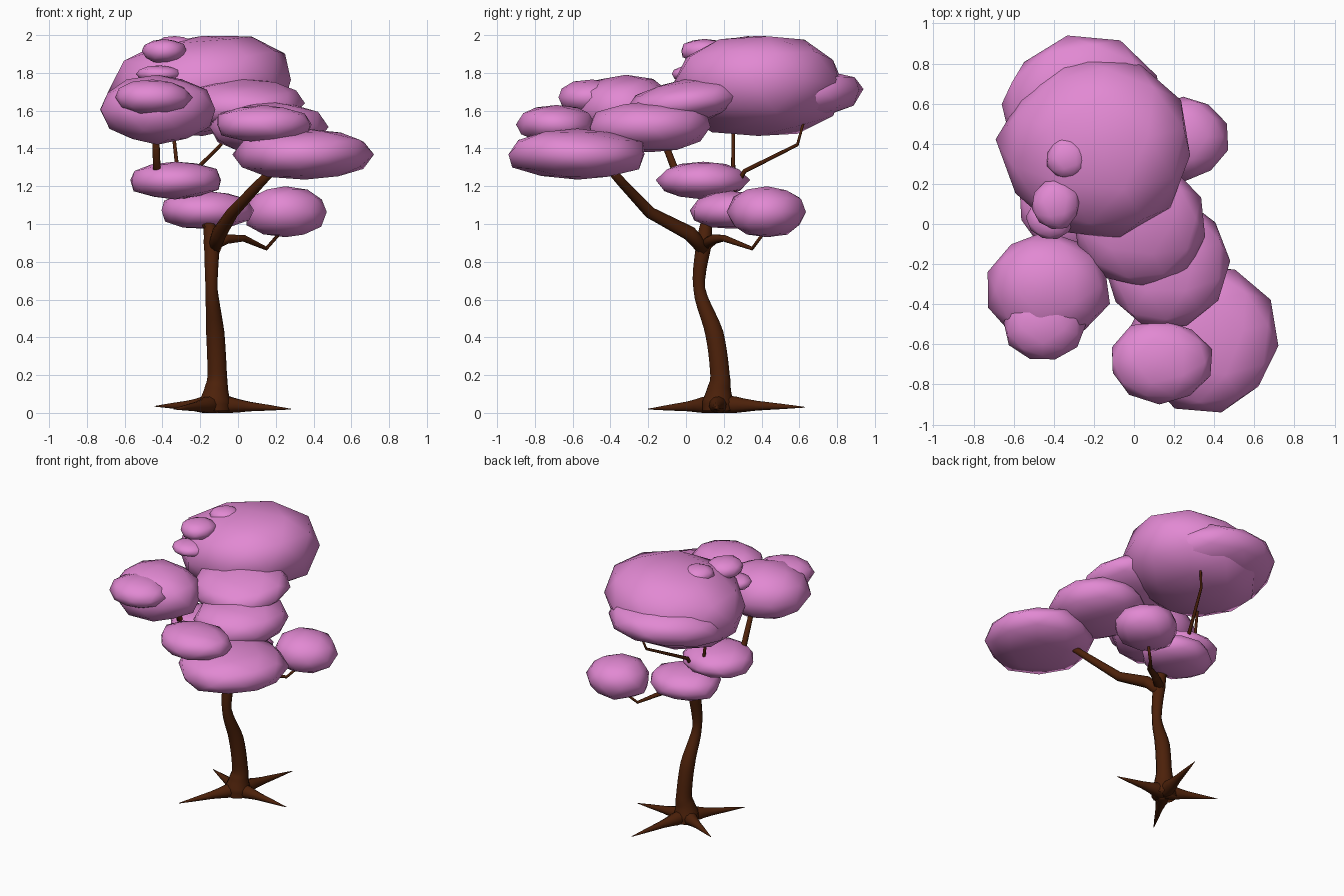
import bpy
import bmesh
import math
import random
from mathutils import Matrix, Vector

random.seed(4)

default_cube = bpy.data.objects.get("Cube")
if default_cube:
    bpy.data.objects.remove(default_cube, do_unlink=True)


def make_material(name, color):
    material = bpy.data.materials.new(name)
    material.use_nodes = True
    material.diffuse_color = color
    material.node_tree.nodes["Principled BSDF"].inputs["Base Color"].default_value = color
    return material


blossom_pink = make_material("blossom pink", (0.76, 0.25, 0.65, 1))
bark_brown = make_material("bark brown", (0.073, 0.015, 0.003, 1))


def add_object(name, mesh, material):
    obj = bpy.data.objects.new(name, mesh)
    bpy.context.collection.objects.link(obj)
    mesh.materials.append(material)
    for polygon in mesh.polygons:
        polygon.use_smooth = True
    return obj


def foliage(name, center, half_size, lean=(0, 0)):
    """Faceted, irregular clump fitted to a box; lean is the rise along x and y."""
    bm = bmesh.new()
    bmesh.ops.create_icosphere(bm, subdivisions=2, radius=1)
    spin = Matrix.Rotation(random.uniform(0, math.tau), 4, "Z")
    for vert in bm.verts:
        vert.co = spin @ vert.co * random.uniform(0.95, 1.04)
        # Blunter top and bottom
        vert.co.z = math.copysign(abs(vert.co.z) ** 0.85, vert.co.z)
    for axis in range(3):
        values = [vert.co[axis] for vert in bm.verts]
        low, high = min(values), max(values)
        for vert in bm.verts:
            unit = (vert.co[axis] - low) / (high - low) * 2 - 1
            vert.co[axis] = center[axis] + unit * half_size[axis]
    for vert in bm.verts:
        vert.co.z += (vert.co.x - center[0]) * lean[0] + (vert.co.y - center[1]) * lean[1]
    mesh = bpy.data.meshes.new(name)
    bm.to_mesh(mesh)
    bm.free()
    return add_object(name, mesh, blossom_pink)


def limb(name, path, radii, sides=10, steps=1):
    """Tapered tube following a smooth curve through the path points."""
    points = [Vector(p) for p in path]
    last = len(points) - 1
    samples = []
    for i in range(last):
        before, start = points[max(i - 1, 0)], points[i]
        end, after = points[i + 1], points[min(i + 2, last)]
        tangent_a, tangent_b = (end - before) / 2, (after - start) / 2
        for step in range(steps + (i == last - 1)):
            t = step / steps
            blend = t * t * (3 - 2 * t)
            ease_in, ease_out = t * (1 - t) ** 2, t * t * (t - 1)
            spot = start.lerp(end, blend) + tangent_a * ease_in + tangent_b * ease_out
            samples.append((spot, radii[i] + (radii[i + 1] - radii[i]) * t))

    bm = bmesh.new()
    rings = []
    side = None
    for i, (spot, radius) in enumerate(samples):
        ahead = samples[min(i + 1, len(samples) - 1)][0]
        behind = samples[max(i - 1, 0)][0]
        along = (ahead - behind).normalized()
        side = side or along.orthogonal()
        side = (side - along * side.dot(along)).normalized()
        other = along.cross(side)
        ring = []
        for k in range(sides):
            angle = math.tau * k / sides
            offset = side * math.cos(angle) + other * math.sin(angle)
            ring.append(bm.verts.new(spot + offset * radius))
        rings.append(ring)
    for lower, upper in zip(rings, rings[1:]):
        for k in range(sides):
            n = (k + 1) % sides
            bm.faces.new((lower[k], lower[n], upper[n], upper[k]))
    bm.faces.new(rings[0][::-1])
    bm.faces.new(rings[-1])
    for vert in bm.verts:
        vert.co.z = max(vert.co.z, 0)
    mesh = bpy.data.meshes.new(name)
    bm.to_mesh(mesh)
    bm.free()
    return add_object(name, mesh, bark_brown)


# Trunk with a flared foot and a short stub at the top
limb("trunk",
     [(-.12, .17, .01), (-.12, .17, .06), (-.115, .175, .12), (-.11, .18, .2),
      (-.12, .15, .42), (-.14, .07, .66), (-.14, .095, .9), (-.16, .11, 1.03)],
     [.085, .085, .066, .053, .05, .032, .043, .025], sides=12, steps=5)

# Roots spreading along the ground, wide and concave near the trunk
root_base = Vector((-.12, .17, .045))
for name, tip in {
    "right_root": (-.44, .34, .035),
    "front_root": (-.34, -.2, .02),
    "left_root": (.28, .16, .02),
    "back_root": (0, .63, .03),
}.items():
    tip = Vector(tip)
    limb(name,
         [root_base, root_base.lerp(tip, .2), root_base.lerp(tip, .45), tip],
         [.05, .046, .026, .002], steps=2)

# Branches reaching into the foliage, with angular bends
limb("front_branch",
     [(-.13, .1, .86), (-.1, .02, .95), (-.03, -.19, 1.06), (.12, -.34, 1.22), (.22, -.43, 1.32)],
     [.035, .04, .032, .025, .02])
limb("left_branch",
     [(-.14, .1, .89), (-.06, .15, .92), (.03, .2, .925), (.15, .35, .87), (.22, .41, .95)],
     [.035, .026, .018, .01, .009])
limb("right_branch",
     [(-.155, .1, .98), (-.21, .17, 1.08), (-.32, .1, 1.2), (-.43, -.05, 1.265), (-.435, -.14, 1.5)],
     [.028, .025, .024, .022, .017])
limb("inner_branch",
     [(-.16, .11, 1), (-.24, .22, 1.12), (-.32, .25, 1.28), (-.35, .25, 1.55)],
     [.024, .016, .011, .009])
limb("back_branch",
     [(-.24, .22, 1.12), (-.23, .31, 1.28), (-.09, .59, 1.42), (-.06, .62, 1.53)],
     [.014, .012, .009, .007])

# Canopy: main clumps stepping down from back to front
foliage("crown_foliage", (-.205, .385, 1.73), (.485, .455, .265), lean=(.07, 0))
foliage("crown_back_foliage", (-.25, .56, 1.665), (.41, .38, .135), lean=(0, .13))
foliage("upper_foliage", (.025, -.01, 1.645), (.33, .305, .12), lean=(0, .12))
foliage("middle_foliage", (.165, -.195, 1.515), (.315, .325, .135))
foliage("lower_front_foliage", (.345, -.58, 1.37), (.375, .36, .135))
foliage("front_foliage", (.14, -.69, 1.53), (.25, .21, .1))
foliage("right_foliage", (-.425, -.32, 1.605), (.305, .285, .185))
foliage("right_front_foliage", (-.445, -.495, 1.67), (.205, .18, .095))

# Low clumps around the trunk top
foliage("low_right_foliage", (-.33, .09, 1.23), (.24, .25, .1))
foliage("low_middle_foliage", (-.16, .24, 1.075), (.245, .22, .1))
foliage("low_left_foliage", (.255, .425, 1.065), (.215, .21, .135))

# Small tufts on the crown
foliage("tuft_top", (-.335, .33, 1.94), (.1, .105, .055))
foliage("tuft_middle", (-.39, .1, 1.915), (.12, .125, .065))
foliage("tuft_bottom", (-.42, .03, 1.795), (.12, .105, .045))
